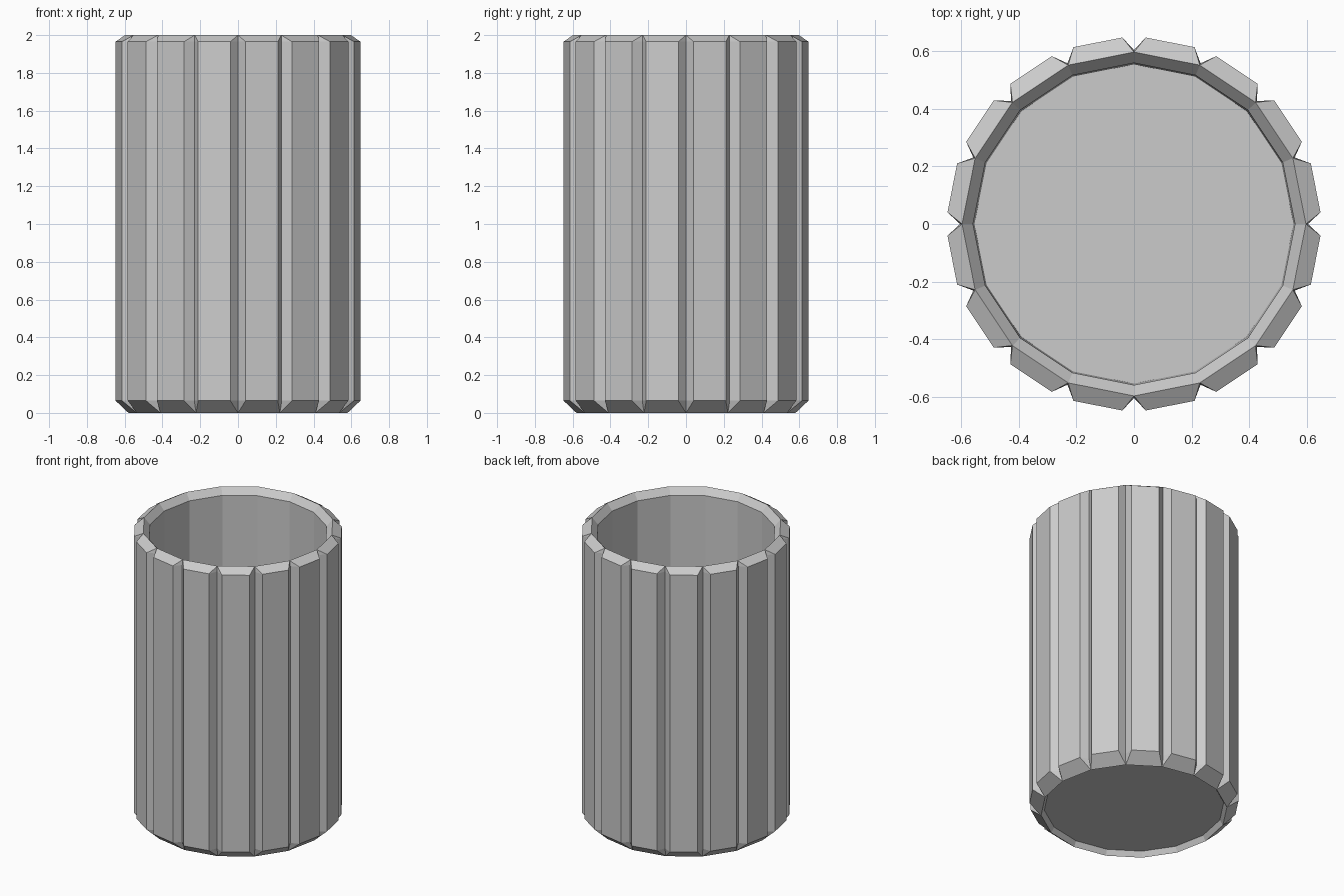
import bpy, bmesh
from math import cos, sin, radians

if "Cube" in bpy.data.objects:
    bpy.data.objects.remove(bpy.data.objects["Cube"])

N = 16                 # staves around the cup
STEP = 360 / N
HALF_GAP = 3.6         # half angle of each V groove, degrees


def build(name, rings, caps=()):
    """Skin a stack of rings; each ring is a list of (radius, angle, z)."""
    bm = bmesh.new()
    loops = [[bm.verts.new((r * cos(radians(a)), r * sin(radians(a)), z))
              for r, a, z in ring] for ring in rings]
    for lo, hi in zip(loops, loops[1:]):
        n = len(lo)
        for i in range(n):
            j = (i + 1) % n
            bm.faces.new((lo[i], lo[j], hi[j], hi[i]))
    for c in caps:
        bm.faces.new(loops[c])
    # merges the plank corners that meet in a point at the rims
    bmesh.ops.remove_doubles(bm, verts=bm.verts, dist=0.0005)
    bmesh.ops.recalc_face_normals(bm, faces=bm.faces)
    me = bpy.data.meshes.new(name)
    bm.to_mesh(me)
    bm.free()
    ob = bpy.data.objects.new(name, me)
    bpy.context.collection.objects.link(ob)
    return ob


def plain(r, z):
    """Sixteen-sided ring, tripled so that it matches the grooved rings."""
    return [(r, i * STEP, z) for i in range(N) for _ in range(3)]


def grooved(r_out, r_valley, z):
    """Ring with a V groove at every stave joint."""
    ring = []
    for i in range(N):
        a = i * STEP
        ring += [(r_out, a - HALF_GAP, z), (r_valley, a, z), (r_out, a + HALF_GAP, z)]
    return ring


# Cup: floor, bevelled foot, grooved staves, bevelled rim, inner wall, inside floor
build("grooved_cup", [
    plain(0.56, 0.035),
    plain(0.58, 0.0),
    grooved(0.65, 0.605, 0.065),
    grooved(0.65, 0.605, 1.965),
    plain(0.598, 2.0),
    plain(0.56, 1.955),
    plain(0.555, 0.06),
], caps=(0, -1))
